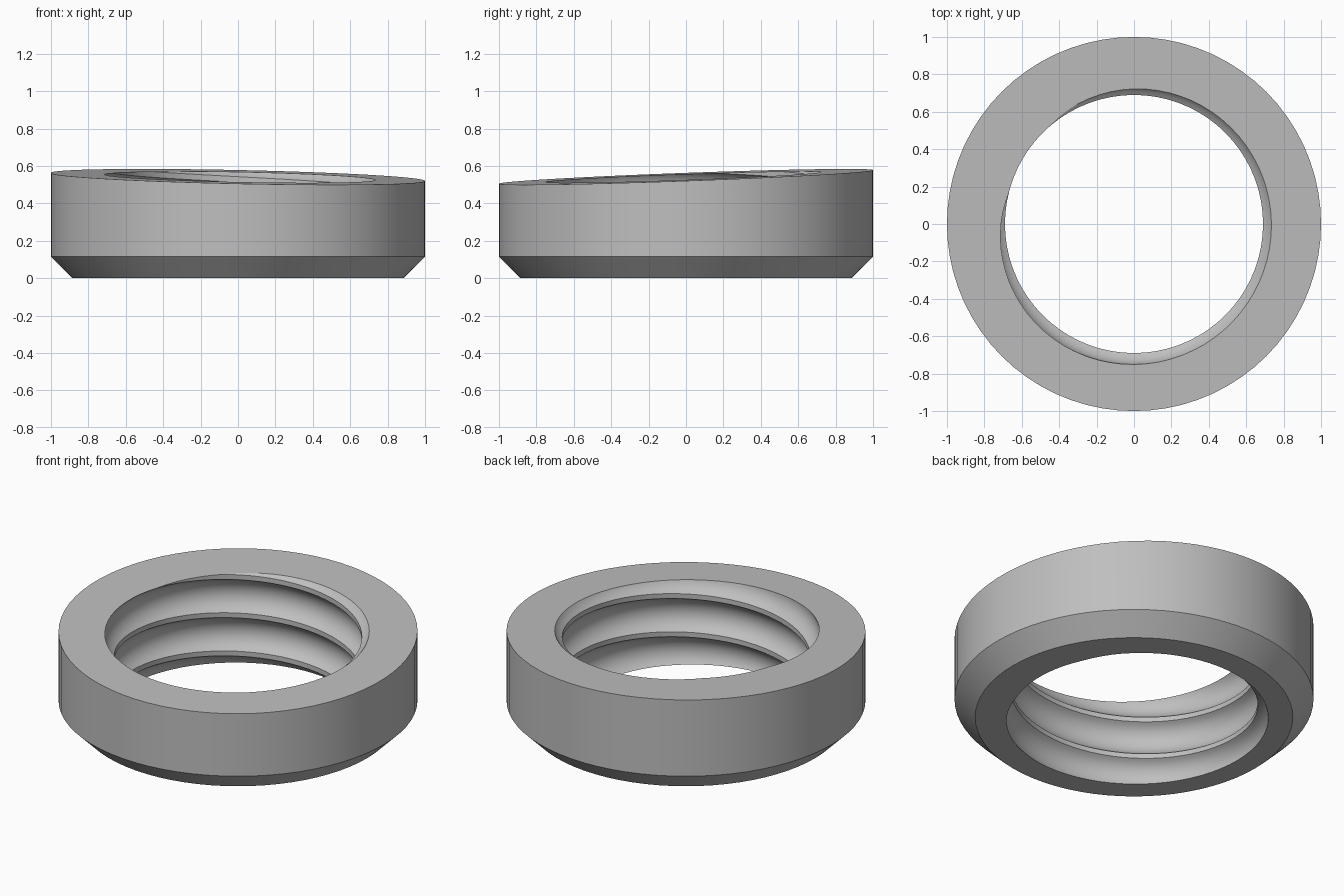
import bpy, bmesh, math
from mathutils import Vector

cube = bpy.data.objects.get("Cube")
if cube:
    bpy.data.objects.remove(cube, do_unlink=True)

SIDES = 72
PITCH = 0.235
CREST_R, DEPTH, FLAT = 0.69, 0.062, 0.03
HALF = (PITCH - FLAT) / 2                            # half of the groove opening
ARC_R = (HALF ** 2 + DEPTH ** 2) / (2 * DEPTH)       # groove arc radius
CREST_Z, CREST_ANGLE = 0.575, math.radians(140)      # upper edge of one crest
TOP_CENTRE = Vector((0, 0, 0.5415))
TOP_NORMAL = Vector((0.0215, -0.0365, 1)).normalized()


def thread_profile():
    """One pitch of the thread: (height, radius), rising from a crest's upper edge."""
    points = []
    steps = 12
    sweep = math.asin(HALF / ARC_R)
    for i in range(steps + 1):
        a = -sweep + 2 * sweep * i / steps
        points.append((HALF + ARC_R * math.sin(a),
                       CREST_R + DEPTH - ARC_R + ARC_R * math.cos(a)))
    return points


def tube(bm, columns):
    """Skin a closed run of vertical columns of points."""
    verts = [[bm.verts.new(p) for p in col] for col in columns]
    for a, b in zip(verts, verts[1:]):
        for j in range(len(a) - 1):
            bm.faces.new((a[j], b[j], b[j + 1], a[j + 1]))


def ring_point(r, angle, z):
    return Vector((r * math.cos(angle), r * math.sin(angle), z))


bm = bmesh.new()

# Helical inner thread, running past both ends before trimming
profile = thread_profile()
columns = []
for i in range(SIDES + 1):
    turn = i / SIDES
    angle = CREST_ANGLE + turn * math.tau
    columns.append([ring_point(r, angle, CREST_Z + (turn + k) * PITCH + h)
                    for k in range(-5, 2) for h, r in profile])
tube(bm, columns)

# Outer wall with the chamfered foot
outer = [(0.885, 0.0), (1.0, 0.115), (1.0, 0.8)]
tube(bm, [[ring_point(r, math.tau * i / SIDES, z) for r, z in outer]
          for i in range(SIDES + 1)])
bmesh.ops.remove_doubles(bm, verts=bm.verts, dist=0.0002)

# Trim to the flat base and the slanted top
for centre, normal in ((Vector((0, 0, 0)), Vector((0, 0, -1))),
                       (TOP_CENTRE, TOP_NORMAL)):
    bmesh.ops.bisect_plane(bm, geom=bm.verts[:] + bm.edges[:] + bm.faces[:],
                           dist=0.00001, plane_co=centre, plane_no=normal,
                           clear_outer=True)
bmesh.ops.remove_doubles(bm, verts=bm.verts, dist=0.0002)

# Close the base and top as flat annular faces
rim = [e for e in bm.edges if e.is_boundary]
base_rim = [e for e in rim if e.verts[0].co.z < 0.05]
top_rim = [e for e in rim if e.verts[0].co.z > 0.4]
bmesh.ops.triangle_fill(bm, edges=base_rim, use_beauty=True, normal=(0, 0, -1))
bmesh.ops.triangle_fill(bm, edges=top_rim, use_beauty=True, normal=TOP_NORMAL)
bmesh.ops.recalc_face_normals(bm, faces=bm.faces)

mesh = bpy.data.meshes.new("threaded_ring")
bm.to_mesh(mesh)
bm.free()
ring = bpy.data.objects.new("threaded_ring", mesh)
bpy.context.collection.objects.link(ring)

# Plain grey finish
grey = bpy.data.materials.new("plain grey")
grey.use_nodes = True
colour = (0.52, 0.52, 0.52, 1)
grey.diffuse_color = colour
grey.node_tree.nodes["Principled BSDF"].inputs["Base Color"].default_value = colour
mesh.materials.append(grey)

bpy.ops.object.select_all(action='DESELECT')
ring.select_set(True)
bpy.context.view_layer.objects.active = ring
bpy.ops.object.shade_smooth_by_angle(angle=math.radians(30))
